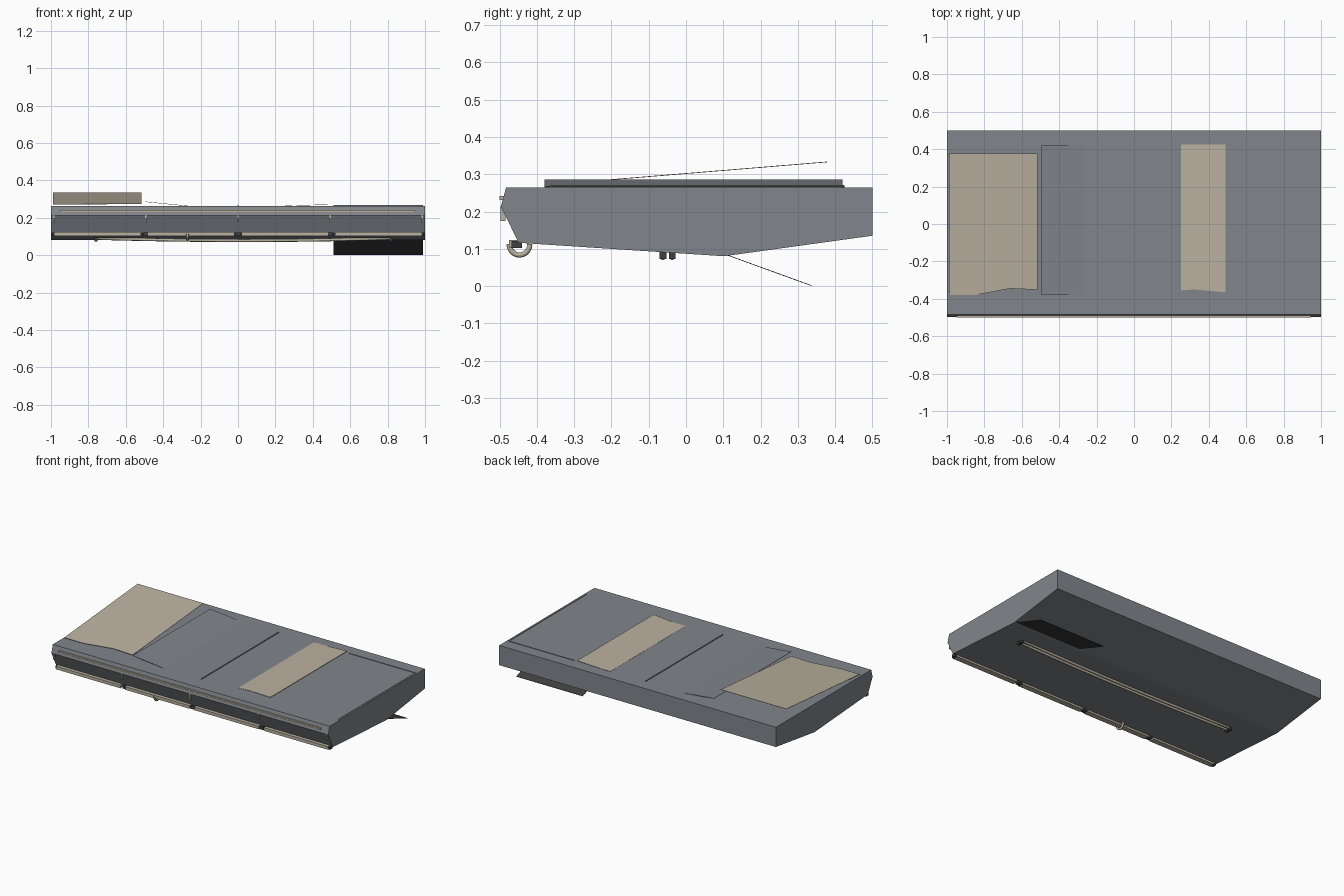
import bpy, bmesh, math
from mathutils import Vector

cube = bpy.data.objects.get("Cube")
if cube:
    bpy.data.objects.remove(cube, do_unlink=True)


def material(name, color):
    m = bpy.data.materials.new(name)
    m.use_nodes = True
    m.diffuse_color = (*color, 1)
    m.node_tree.nodes["Principled BSDF"].inputs["Base Color"].default_value = (*color, 1)
    return m


GREY = material("slate grey", (0.22, 0.24, 0.26))
BEIGE = material("pale beige", (0.49, 0.44, 0.355))
DARK = material("dark grey", (0.05, 0.05, 0.05))


def finish(name, bm, mat):
    bmesh.ops.recalc_face_normals(bm, faces=bm.faces)
    mesh = bpy.data.meshes.new(name)
    bm.to_mesh(mesh)
    bm.free()
    mesh.materials.append(mat)
    ob = bpy.data.objects.new(name, mesh)
    bpy.context.collection.objects.link(ob)
    return ob


def prism(name, points, offset, mat):
    """Extrude a flat outline along an offset."""
    bm = bmesh.new()
    face = bm.faces.new([bm.verts.new(p) for p in points])
    new = bmesh.ops.extrude_face_region(bm, geom=[face], use_keep_orig=True)["geom"]
    verts = [g for g in new if isinstance(g, bmesh.types.BMVert)]
    bmesh.ops.translate(bm, verts=verts, vec=Vector(offset))
    return finish(name, bm, mat)


def box(name, x0, x1, y0, y1, z0, z1, mat):
    outline = [(x0, y0, z0), (x1, y0, z0), (x1, y1, z0), (x0, y1, z0)]
    return prism(name, outline, (0, 0, z1 - z0), mat)


def panel(name, outline, height, mat, thick=0.002):
    """Thin plate whose height is a linear function of x and y."""
    return prism(name, [(x, y, height(x, y)) for x, y in outline], (0, 0, -thick), mat)


def tube(name, points, radius, mat):
    cu = bpy.data.curves.new(name, "CURVE")
    cu.dimensions = "3D"
    cu.bevel_depth = radius
    cu.bevel_resolution = 2
    cu.use_fill_caps = True
    sp = cu.splines.new("POLY")
    sp.points.add(len(points) - 1)
    for p, co in zip(sp.points, points):
        p.co = (*co, 1)
    cu.materials.append(mat)
    ob = bpy.data.objects.new(name, cu)
    bpy.context.collection.objects.link(ob)
    return ob


# Wide hull with chamfered front and keeled underside
TOP = 0.264
profile = [(-0.483, TOP), (0.5, TOP), (0.5, 0.135), (0.102, 0.08),
           (-0.449, 0.116), (-0.497, 0.213)]
prism("hull", [(-1, y, z) for y, z in profile], (2, 0, 0), GREY)

# Deck panels: one swung up, two slightly tilted, one dropped through the hull
panel("raised_panel",
      [(-0.99, -0.38), (-0.85, -0.38), (-0.66, -0.345), (-0.515, -0.352),
       (-0.515, 0.378), (-0.99, 0.378)],
      lambda x, y: 0.303 + 0.082 * y, BEIGE)
panel("tilted_grey_panel",
      [(-0.495, -0.38), (-0.27, -0.38), (-0.27, 0.42), (-0.495, 0.42)],
      lambda x, y: TOP + 0.1 * (-0.27 - x), GREY)
panel("tilted_beige_panel",
      [(0.25, -0.355), (0.32, -0.35), (0.49, -0.365), (0.49, 0.425), (0.25, 0.425)],
      lambda x, y: TOP + 0.001 + 0.028 * (x - 0.25), BEIGE)
panel("dropped_panel",
      [(0.51, -0.37), (0.99, -0.37), (0.99, 0.337), (0.51, 0.337)],
      lambda x, y: 0.002 + 0.363 * (0.337 - y), DARK)

# Fine seams standing on the deck
box("middle_seam", -0.003, 0.003, -0.38, 0.42, TOP - 0.002, TOP + 0.004, GREY)
box("end_seam", 0.985, 0.99, -0.38, 0.42, TOP - 0.002, TOP + 0.003, GREY)
box("rear_seam", 0.51, 0.99, 0.417, 0.421, TOP - 0.002, TOP + 0.003, GREY)

# Front edge trim and bumper bars
box("front_trim", -0.95, 0.945, -0.5, -0.487, 0.231, 0.241, BEIGE)
for i in range(4):
    x = -0.75 + 0.5 * i
    box("bumper_bar", x - 0.232, x + 0.232, -0.475, -0.44, 0.103, 0.123, BEIGE)
for i in range(5):
    x = -0.984 + 0.492 * i
    box("front_bracket", x - 0.004, x + 0.004, -0.498, -0.484, 0.175, 0.213, BEIGE)
    w = 0.016 if 0 < i < 4 else 0.008
    box("bumper_joint", x - w, x + w, -0.468, -0.44, 0.102, 0.121, DARK)

# Hook below the front edge
hook = [(-0.27, -0.447 + 0.028 * math.cos(a), 0.113 + 0.03 * math.sin(a))
        for a in [math.pi * (1 + k / 10) for k in range(11)]]
tube("hook", hook, 0.007, BEIGE)

# Pair of sagging rods under the hull
for y in (-0.062, -0.037):
    rod = [(0.03 + 0.79 * t, y, 0.078 + 0.012 * t * t)
           for t in [k / 8 - 1 for k in range(17)]]
    tube("underside_rod", rod, 0.008, BEIGE)
    for x in (-0.76, 0.82):
        box("rod_end", x - 0.008, x + 0.008, y - 0.009, y + 0.009, 0.073, 0.1, DARK)
